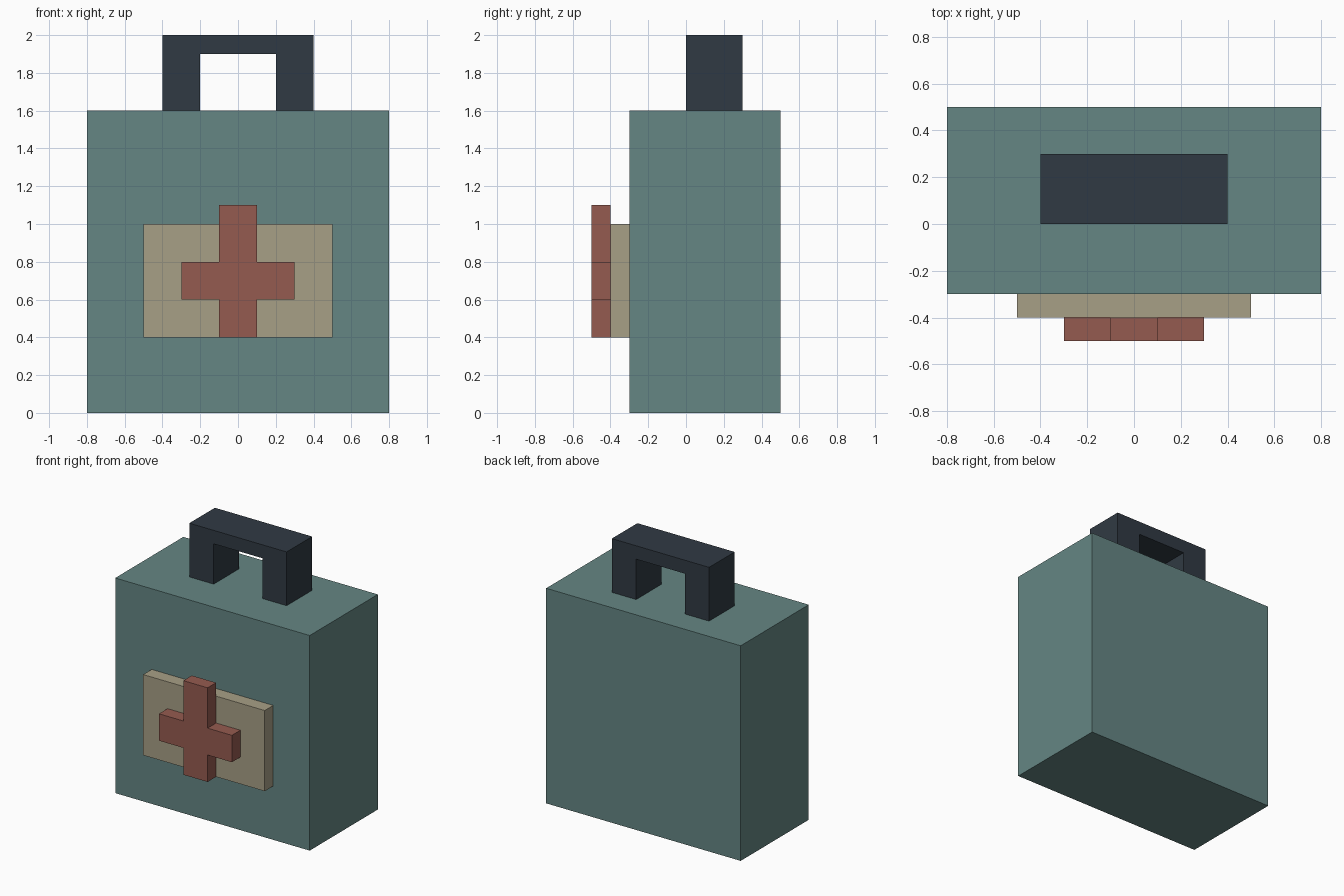
import bpy
import bmesh

if "Cube" in bpy.data.objects:
    bpy.data.objects.remove(bpy.data.objects["Cube"])


def material(name, rgb):
    mat = bpy.data.materials.new(name)
    mat.diffuse_color = (*rgb, 1)
    mat.use_nodes = True
    mat.node_tree.nodes["Principled BSDF"].inputs["Base Color"].default_value = mat.diffuse_color
    return mat


def extruded(name, outline, y0, y1, mat):
    """Extrude an (x, z) outline from y0 back to y1."""
    bm = bmesh.new()
    face = bm.faces.new([bm.verts.new((x, y0, z)) for x, z in outline])
    result = bmesh.ops.extrude_face_region(bm, geom=[face], use_keep_orig=True)
    moved = [g for g in result["geom"] if isinstance(g, bmesh.types.BMVert)]
    bmesh.ops.translate(bm, verts=moved, vec=(0, y1 - y0, 0))
    bmesh.ops.recalc_face_normals(bm, faces=bm.faces)
    mesh = bpy.data.meshes.new(name)
    bm.to_mesh(mesh)
    bm.free()
    mesh.materials.append(mat)
    obj = bpy.data.objects.new(name, mesh)
    bpy.context.collection.objects.link(obj)
    return obj


def mirrored(half):
    """Complete a right-hand half outline across x = 0."""
    return half + [(-x, z) for x, z in reversed(half)]


teal = material("teal", (0.13, 0.24, 0.23))
tan = material("tan", (0.39, 0.35, 0.24))
red = material("red", (0.30, 0.105, 0.08))
dark = material("dark", (0.03, 0.042, 0.057))

# Case body and front label plate
extruded("case_body", mirrored([(0.8, 0), (0.8, 1.6)]), -0.3, 0.5, teal)
extruded("label_plate", mirrored([(0.5, 0.4), (0.5, 1.0)]), -0.4, -0.3, tan)

# Raised cross
extruded("cross", mirrored([(0.1, 0.4), (0.1, 0.6), (0.3, 0.6),
                            (0.3, 0.8), (0.1, 0.8), (0.1, 1.1)]), -0.5, -0.4, red)

# Carrying handle
extruded("handle", mirrored([(0.2, 1.9), (0.2, 1.6), (0.4, 1.6), (0.4, 2.0)]),
         0.0, 0.3, dark)
